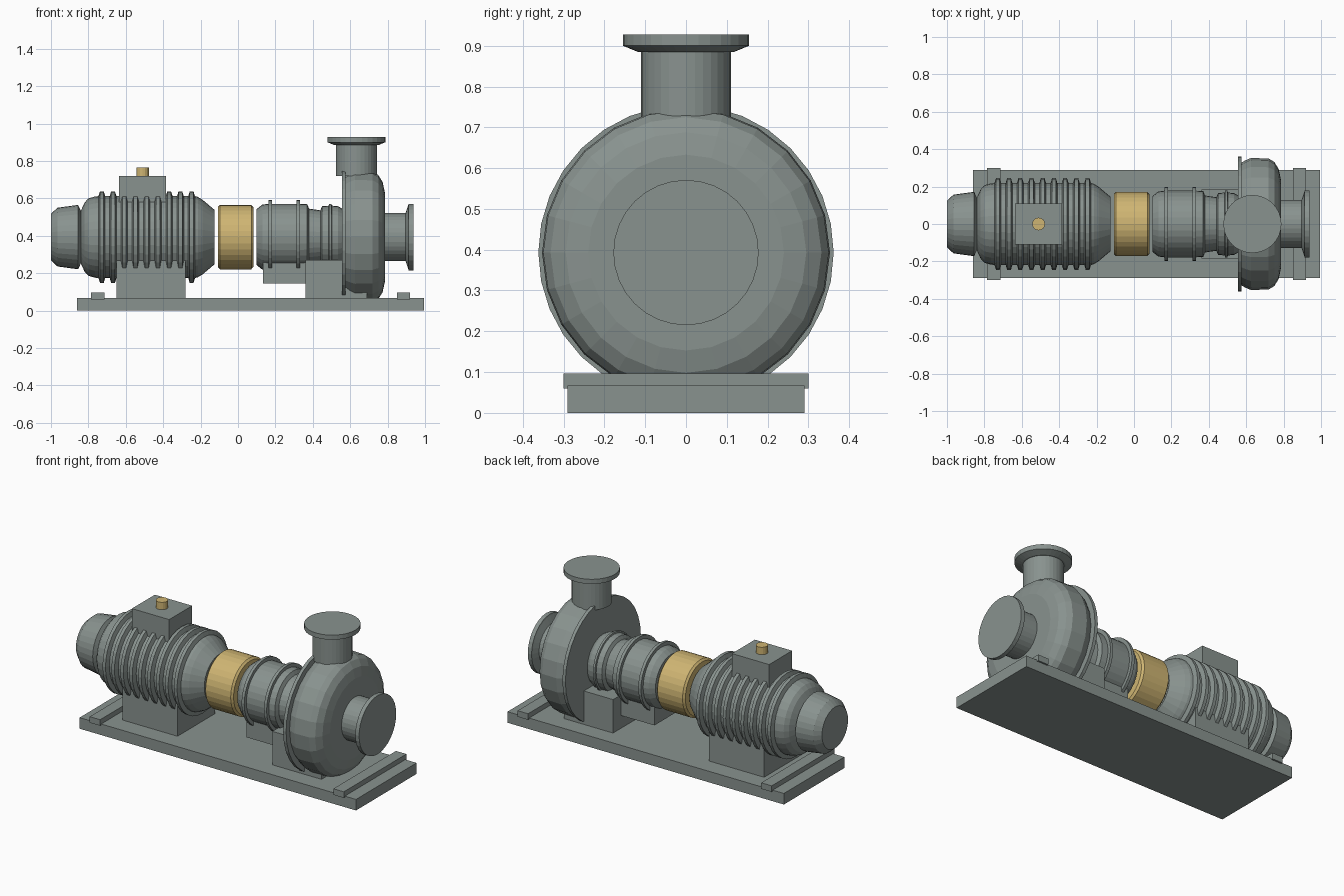
import bpy, bmesh, math

if "Cube" in bpy.data.objects:
    bpy.data.objects.remove(bpy.data.objects["Cube"])

AXIS_Z = 0.393  # height of the shared shaft line


def material(name, rgb):
    m = bpy.data.materials.new(name)
    m.diffuse_color = (*rgb, 1)
    m.use_nodes = True
    m.node_tree.nodes["Principled BSDF"].inputs["Base Color"].default_value = m.diffuse_color
    return m


GREY = material("grey paint", (0.25, 0.29, 0.275))
YELLOW = material("yellow paint", (0.62, 0.46, 0.17))


def finish(name, bm, mat):
    bmesh.ops.recalc_face_normals(bm, faces=bm.faces)
    me = bpy.data.meshes.new(name)
    bm.to_mesh(me)
    bm.free()
    me.materials.append(mat)
    ob = bpy.data.objects.new(name, me)
    bpy.context.collection.objects.link(ob)
    return ob


def lathe(name, profile, mat=GREY, sides=32, upright_x=None):
    """Closed turning of (position, radius) points, along x or upright."""
    bm = bmesh.new()
    rings = []
    for p, r in profile:
        ring = []
        for i in range(sides):
            a = 2 * math.pi * i / sides
            c, s = r * math.cos(a), r * math.sin(a)
            co = (p, c, AXIS_Z + s) if upright_x is None else (upright_x + c, s, p)
            ring.append(bm.verts.new(co))
        rings.append(ring)
    for a, b in zip(rings, rings[1:]):
        for i in range(sides):
            j = (i + 1) % sides
            bm.faces.new((a[i], a[j], b[j], b[i]))
    bm.faces.new(rings[0])
    bm.faces.new(rings[-1])
    return finish(name, bm, mat)


def box(name, x0, x1, half_y, z0, z1):
    bm = bmesh.new()
    bmesh.ops.create_cube(bm, size=1)
    for v in bm.verts:
        v.co = (x1 if v.co.x > 0 else x0,
                half_y if v.co.y > 0 else -half_y,
                z1 if v.co.z > 0 else z0)
    return finish(name, bm, GREY)


# Base plate with cross bars
box("base_plate", -0.86, 0.995, 0.29, 0, 0.067)
box("cross_bar_left", -0.785, -0.715, 0.30, 0.06, 0.097)
box("cross_bar_right", 0.85, 0.92, 0.30, 0.06, 0.097)

# Supports
box("motor_foot", -0.65, -0.28, 0.18, 0.06, 0.32)
box("bearing_foot", 0.135, 0.37, 0.11, 0.145, 0.30)
box("pump_foot", 0.36, 0.69, 0.185, 0.06, 0.27)

# Motor: fan cowl, ribbed body, terminal box and cap
lathe("fan_cowl", [(-1.0, 0.125), (-0.965, 0.157), (-0.855, 0.172), (-0.835, 0.13)])
motor = [(-0.845, 0.13), (-0.82, 0.185), (-0.80, 0.207), (-0.765, 0.217)]
for i in range(9):
    x = -0.728 + 0.06 * i
    motor += [(x - 0.018, 0.219), (x - 0.010, 0.245), (x + 0.010, 0.245), (x + 0.018, 0.219)]
motor += [(-0.215, 0.215), (-0.19, 0.20), (-0.125, 0.145)]
lathe("motor_body", motor)
box("terminal_box", -0.635, -0.385, 0.11, 0.50, 0.72)
lathe("terminal_cap", [(0.71, 0.034), (0.765, 0.034)], YELLOW, 16, -0.51)

# Coupling guard
lathe("coupling_guard", [(-0.108, 0.16), (-0.097, 0.172), (0.071, 0.172), (0.082, 0.16)], YELLOW)

# Bearing housing with raised rings
housing = [(0.10, 0.15), (0.13, 0.174)]
for x in (0.172, 0.322):
    housing += [(x - 0.009, 0.178), (x - 0.009, 0.199), (x + 0.009, 0.199), (x + 0.009, 0.178)]
housing += [(0.37, 0.176), (0.38, 0.152), (0.44, 0.143), (0.45, 0.165),
            (0.485, 0.168), (0.487, 0.178), (0.50, 0.178), (0.502, 0.168),
            (0.535, 0.165), (0.56, 0.15)]
lathe("bearing_housing", housing)

# Pump casing and its back flange
lathe("casing_flange", [(0.556, 0.362), (0.576, 0.362)])
lathe("pump_casing", [(0.57, 0.325), (0.595, 0.34), (0.625, 0.353), (0.72, 0.35),
                      (0.75, 0.332), (0.773, 0.295), (0.785, 0.24), (0.785, 0.13)], sides=24)

# Suction and discharge pipes with end flanges
lathe("suction_pipe", [(0.77, 0.129), (0.896, 0.129), (0.91, 0.17), (0.912, 0.178), (0.937, 0.178)])
lathe("discharge_pipe", [(0.72, 0.11), (0.885, 0.11), (0.885, 0.118), (0.90, 0.155), (0.928, 0.155)],
      upright_x=0.633)
